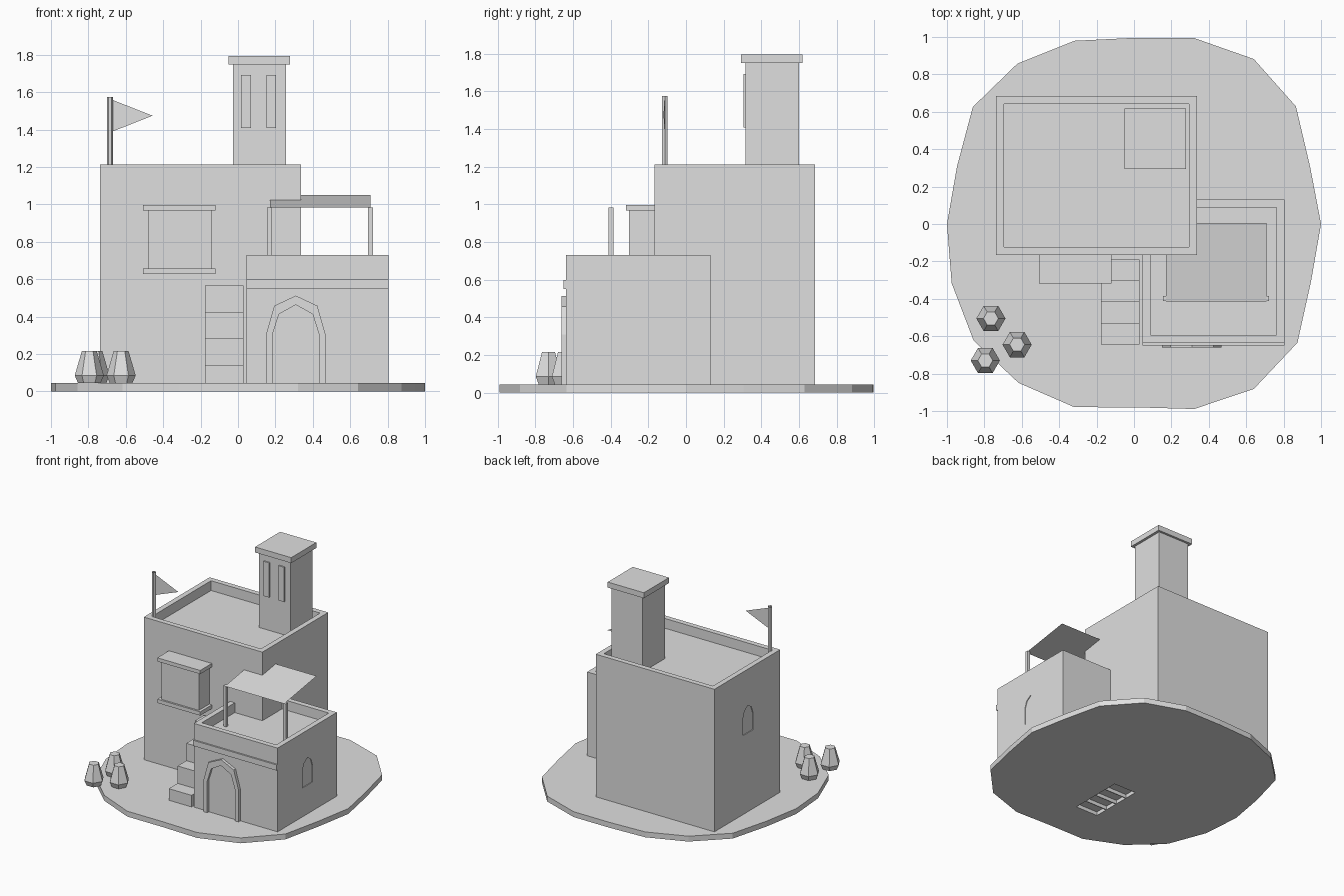
import bpy, bmesh, math

if "Cube" in bpy.data.objects:
    bpy.data.objects.remove(bpy.data.objects["Cube"])

stone = bpy.data.materials.new("plain grey")
stone.diffuse_color = (0.74, 0.74, 0.74, 1)
stone.use_nodes = True
stone.node_tree.nodes["Principled BSDF"].inputs["Base Color"].default_value = stone.diffuse_color


def finish(name, bm, recalc=True):
    if recalc:
        bmesh.ops.recalc_face_normals(bm, faces=bm.faces[:])
    me = bpy.data.meshes.new(name)
    bm.to_mesh(me)
    bm.free()
    me.materials.append(stone)
    ob = bpy.data.objects.new(name, me)
    bpy.context.collection.objects.link(ob)
    return ob


def box_bm(x, y, z):
    bm = bmesh.new()
    bmesh.ops.create_cube(bm, size=1)
    for v in bm.verts:
        v.co = [r[0] + (c + 0.5) * (r[1] - r[0]) for c, r in zip(v.co, (x, y, z))]
    return bm


def box(name, x, y, z):
    return finish(name, box_bm(x, y, z))


def walled_block(name, x, y, z, wall, depth):
    """Box with a sunken roof behind a parapet."""
    bm = box_bm(x, y, z)
    bm.normal_update()
    top = max(bm.faces, key=lambda f: f.calc_center_median().z)
    bmesh.ops.inset_individual(bm, faces=[top], thickness=wall, use_even_offset=True)
    new = bmesh.ops.extrude_discrete_faces(bm, faces=[top])["faces"][0]
    bmesh.ops.translate(bm, verts=new.verts[:], vec=(0, 0, -depth))
    return finish(name, bm)


def prism(name, points, vec):
    """Flat polygon pushed along a vector."""
    bm = bmesh.new()
    f = bm.faces.new([bm.verts.new(p) for p in points])
    ext = bmesh.ops.extrude_face_region(bm, geom=[f])["geom"]
    bmesh.ops.translate(bm, vec=vec, verts=[g for g in ext if isinstance(g, bmesh.types.BMVert)])
    return finish(name, bm)


def cut(target, cutter):
    """Subtract a helper shape, then discard it."""
    cutter.hide_render = True
    mod = target.modifiers.new("cut", "BOOLEAN")
    mod.operation = "DIFFERENCE"
    mod.solver = "EXACT"
    mod.object = cutter
    bpy.context.view_layer.objects.active = target
    bpy.ops.object.modifier_apply(modifier=mod.name)
    bpy.data.objects.remove(cutter)


def lathe(name, cx, cy, rings, sides, capped=True):
    bm = bmesh.new()
    loops = [[bm.verts.new((cx + r * math.cos(math.tau * i / sides),
                            cy + r * math.sin(math.tau * i / sides), z))
              for i in range(sides)] for r, z in rings]
    for a, b in zip(loops, loops[1:]):
        for i in range(sides):
            j = (i + 1) % sides
            bm.faces.new((a[i], a[j], b[j], b[i]))
    if capped:
        bm.faces.new(loops[0][::-1])
        bm.faces.new(loops[-1])
    return finish(name, bm, capped)


def arch(half):
    """Mirror half an arch profile about its centre line."""
    return [(-u, z) for u, z in half] + [(u, z) for u, z in half[-2::-1]]


G = 0.044  # ground level

# Uneven 20-sided ground slab
radii = [1.0, 0.99, 1.07, 1.09, 1.045, 0.995, 1.03, 1.06, 1.065, 0.995,
         1.0, 1.025, 1.06, 1.05, 1.03, 0.98, 1.04, 1.09, 1.08, 0.995]
slab = prism("ground_slab", [(r * math.cos(math.tau * i / 20), r * math.sin(math.tau * i / 20), 0)
                             for i, r in enumerate(radii)], (0, 0, G))

# Main house, lower house and its front band
main = walled_block("main_house", (-0.737, 0.338), (-0.167, 0.685), (G, 1.212), 0.043, 0.08)
lower = walled_block("lower_house", (0.045, 0.805), (-0.637, 0.13), (G, 0.73), 0.043, 0.08)
box("front_band", (0.045, 0.805), (-0.65, -0.63), (0.551, 0.597))

# Arched side windows, sunk slightly into the walls
win = arch([(0.065, 0), (0.065, 0.14), (0.045, 0.195), (0, 0.225)])
cut(lower, prism("window_cutter", [(0.85, -0.25 + u, 0.28 + z) for u, z in win], (-0.051, 0, 0)))
cut(main, prism("window_cutter", [(-0.78, 0.25 + u, 0.69 + z) for u, z in win], (0.049, 0, 0)))

# Roof tower with cap and slits
box("tower", (-0.028, 0.256), (0.315, 0.6), (1.13, 1.752))
box("tower_cap", (-0.051, 0.277), (0.293, 0.618), (1.749, 1.794))
for i, x in enumerate((0.017, 0.152)):
    box(f"tower_slit_{i + 1}", (x, x + 0.052), (0.304, 0.316), (1.407, 1.691))

# Bay window
box("bay_window", (-0.48, -0.143), (-0.303, -0.16), (0.65, 0.975))
box("bay_window_top", (-0.509, -0.12), (-0.318, -0.16), (0.967, 0.997))
box("bay_window_sill", (-0.509, -0.12), (-0.318, -0.16), (0.627, 0.658))

# Stairs, with a shallow hollow under each step
for i in range(4):
    y = -0.645 + 0.1135 * i
    cut(slab, box("hollow_cutter", (-0.175, 0.027), (y + 0.003, y + 0.11), (-0.1, 0.03)))
    box(f"step_{i + 1}", (-0.176, 0.03), (y, y + 0.1135), (0.035, 0.139 + 0.1425 * i))

# Door frame and door
CX = 0.309
outer = arch([(0.158, G), (0.158, 0.308), (0.115, 0.458), (0, 0.512)])
inner = arch([(0.125, G), (0.125, 0.303), (0.09, 0.413), (0, 0.463)])
prism("door_frame", [(CX + u, -0.661, z) for u, z in outer + inner[::-1]], (0, 0.03, 0))
prism("door", [(CX + u, -0.641, z) for u, z in inner], (0, 0.008, 0))

# Roof canopy: sloped sheet on two posts
bm = bmesh.new()
bm.faces.new([bm.verts.new(p) for p in ((0.172, -0.415, 0.983), (0.709, -0.415, 0.983),
                                        (0.709, 0.005, 1.05), (0.172, 0.005, 1.05))])
finish("canopy", bm, False)
for i, x in enumerate((0.155, 0.695)):
    box(f"canopy_post_{i + 1}", (x, x + 0.026), (-0.411, -0.385), (0.65, 0.983))

# Flag on an open tube
lathe("flag_pole", -0.684, -0.112, [(0.017, 1.13), (0.017, 1.575)], 6, False)
bm = bmesh.new()
bm.faces.new([bm.verts.new(p) for p in ((-0.67, -0.112, 1.39), (-0.457, -0.12, 1.474),
                                        (-0.67, -0.112, 1.558))])
finish("flag", bm, False)

# Hexagonal jars
for i, (x, y) in enumerate(((-0.765, -0.505), (-0.625, -0.645), (-0.795, -0.73))):
    lathe(f"jar_{i + 1}", x, y, [(0.06, G), (0.078, 0.085), (0.04, 0.215)], 6)
